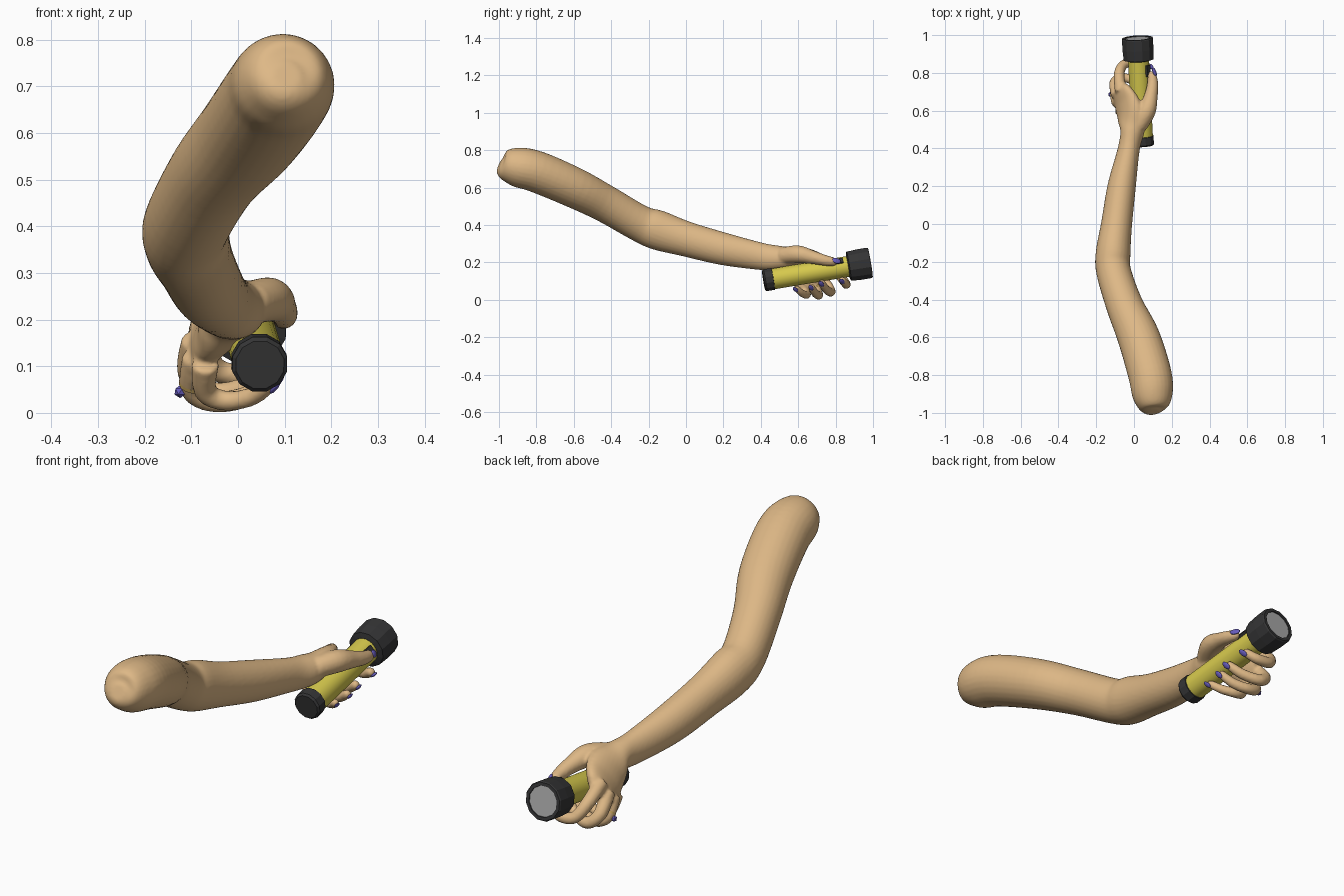
import bpy, bmesh, math
from mathutils import Vector, Matrix

if "Cube" in bpy.data.objects:
    bpy.data.objects.remove(bpy.data.objects["Cube"])


def material(name, rgb):
    m = bpy.data.materials.new(name)
    m.diffuse_color = (*rgb, 1)
    m.use_nodes = True
    m.node_tree.nodes["Principled BSDF"].inputs["Base Color"].default_value = m.diffuse_color
    return m


SKIN = material("tan skin", (0.73, 0.48, 0.24))
YELLOW = material("yellow casing", (0.68, 0.59, 0.075))
BLACK = material("black rubber", (0.035, 0.035, 0.036))
LENS = material("grey lens", (0.42, 0.42, 0.42))
PURPLE = material("purple nail", (0.14, 0.11, 0.52))
GOLD = material("gold band", (0.6, 0.4, 0.12))


def add_object(name, bm, mat, smooth=True):
    bmesh.ops.recalc_face_normals(bm, faces=bm.faces)
    for f in bm.faces:
        f.smooth = smooth
    me = bpy.data.meshes.new(name)
    bm.to_mesh(me)
    bm.free()
    ob = bpy.data.objects.new(name, me)
    bpy.context.collection.objects.link(ob)
    me.materials.append(mat)
    return ob


def spline(keys, steps=5):
    """Catmull-Rom interpolation of tuples."""
    k = [keys[0]] + list(keys) + [keys[-1]]
    out = []
    for i in range(1, len(k) - 2):
        for s in range(steps):
            t = s / steps
            out.append([0.5 * (2 * b + (c - a) * t + (2 * a - 5 * b + 4 * c - d) * t * t
                               + (3 * b - a - 3 * c + d) * t ** 3)
                        for a, b, c, d in zip(*k[i - 1:i + 3])])
    return out + [list(keys[-1])]


def tube(bm, keys, sides=20):
    """Closed loft; key = x, y, z, half width, half height, tilt in degrees."""
    pts = spline(keys)
    rings = []
    for i, (x, y, z, a, b, tilt) in enumerate(pts):
        t = (Vector(pts[min(i + 1, len(pts) - 1)][:3]) - Vector(pts[max(i - 1, 0)][:3])).normalized()
        s = t.cross(Vector((0, 0, 1))).normalized()
        n = s.cross(t)
        c, q = math.cos(math.radians(tilt)), math.sin(math.radians(tilt))
        u, v = s * c + n * q, n * c - s * q
        rings.append([bm.verts.new(Vector((x, y, z)) + u * a * math.cos(w) + v * b * math.sin(w))
                      for w in (2 * math.pi * j / sides for j in range(sides))])
    for r0, r1 in zip(rings, rings[1:]):
        for j in range(sides):
            k = (j + 1) % sides
            bm.faces.new((r0[j], r0[k], r1[k], r1[j]))
    bm.faces.new(rings[0][::-1])
    bm.faces.new(rings[-1])


# Arm from shoulder to knuckles, one loft
ARM = [
    (.105, -.995, .725, .03, .03, 0), (.102, -.975, .718, .075, .075, 0),
    (.098, -.91, .71, .106, .104, 0), (.085, -.80, .685, .115, .111, 0),
    (.025, -.60, .600, .112, .108, 0), (-.05, -.43, .513, .098, .100, 0),
    (-.108, -.25, .410, .092, .098, 0), (-.11, -.15, .372, .092, .106, 0),
    (-.092, 0, .325, .082, .094, 0), (-.065, .20, .272, .075, .087, 0),
    (-.027, .40, .232, .058, .073, 0), (-.008, .50, .222, .066, .066, 25),
    (-.015, .57, .210, .092, .056, 48), (-.04, .64, .185, .100, .045, 55),
    (-.066, .70, .165, .085, .036, 62), (-.075, .735, .155, .05, .022, 65)]

# Digits: x, y, z, radius
DIGITS = {
    "thumb": [(.025, .52, .235, .045), (.068, .60, .243, .048), (.09, .68, .226, .036),
              (.099, .745, .210, .029), (.095, .79, .203, .023)],
    "index": [(-.07, .70, .195, .032), (-.078, .80, .15, .028), (-.045, .85, .092, .025),
              (.025, .855, .082, .023), (.072, .835, .105, .019)],
    "middle": [(-.09, .68, .155, .032), (-.102, .75, .085, .028), (-.055, .775, .042, .025),
               (.02, .75, .055, .023), (.073, .725, .09, .019)],
    "ring": [(-.088, .64, .12, .032), (-.097, .695, .05, .027), (-.045, .71, .024, .024),
             (.02, .69, .036, .022), (.07, .67, .07, .018)],
    "little": [(-.07, .59, .105, .030), (-.07, .635, .045, .024), (-.025, .645, .026, .022),
               (.03, .62, .035, .020), (.066, .59, .06, .017)]}

TAIL, FRONT = Vector((.047, .415, .103)), Vector((.018, .985, .198))
AXIS = (FRONT - TAIL).normalized()
LENGTH = (FRONT - TAIL).length


def from_axis(p):
    """Direction from the torch axis out to p."""
    d = p - TAIL
    return (d - AXIS * d.dot(AXIS)).normalized()


def frame(origin, forward, up):
    f = forward.normalized()
    s = f.cross(up).normalized()
    return Matrix.Translation(origin) @ Matrix((s, f, s.cross(f))).transposed().to_4x4()


hand = bmesh.new()
tube(hand, ARM, 28)
for name, pts in DIGITS.items():
    keys = [(x, y, z, r, r, 0) for x, y, z, r in pts]
    tip, r = Vector(pts[-1][:3]), pts[-1][3]
    fwd = (tip - Vector(pts[-2][:3])).normalized()
    end = tip + fwd * r * .8
    keys.append((*end, r * .5, r * .5, 0))
    tube(hand, keys, 16)
    # Fingernail on the outer side of the tip
    out = from_axis(tip)
    out = (out - fwd * out.dot(fwd)).normalized()
    nail = bmesh.new()
    bmesh.ops.create_uvsphere(nail, u_segments=12, v_segments=8, radius=1,
                              matrix=frame(tip + fwd * r * .55 + out * r * .72, fwd - out * .25, out)
                              @ Matrix.Diagonal((r * .72, r * 1.1, r * .33, 1)))
    add_object(name + "_nail", nail, PURPLE)

arm = add_object("arm_and_hand", hand, SKIN)
mod = arm.modifiers.new("blend", 'REMESH')
mod.mode = 'VOXEL'
mod.voxel_size = 0.007
mod.use_smooth_shade = True
mod = arm.modifiers.new("soften", 'SMOOTH')
mod.factor, mod.iterations = 0.5, 5

# Finger ring: thin band and gem
a, b = Vector(DIGITS["ring"][0][:3]), Vector(DIGITS["ring"][1][:3])
spot = a.lerp(b, .8)
outward = from_axis(spot)
band = bmesh.new()
bmesh.ops.create_cone(band, segments=20, radius1=.031, radius2=.031, depth=.009,
                      matrix=Matrix.Translation(spot) @ (b - a).to_track_quat('Z', 'Y').to_matrix().to_4x4())
add_object("finger_ring_band", band, GOLD)
gem = bmesh.new()
bmesh.ops.create_icosphere(gem, subdivisions=1, radius=.014,
                           matrix=Matrix.Translation(spot + outward * .034))
add_object("finger_ring_gem", gem, PURPLE, False)


def lathe(name, profile, mat, sides=12, smooth=False):
    """Spin (radius, distance along the torch) into a closed solid."""
    m = Matrix.Translation(TAIL) @ AXIS.to_track_quat('Z', 'Y').to_matrix().to_4x4()
    bm = bmesh.new()
    rings = [[bm.verts.new(m @ Vector((r * math.cos(w), r * math.sin(w), d)))
              for w in (2 * math.pi * (j + .5) / sides for j in range(sides))] for r, d in profile]
    for r0, r1 in zip(rings, rings[1:]):
        for j in range(sides):
            k = (j + 1) % sides
            bm.faces.new((r0[j], r0[k], r1[k], r1[j]))
    bm.faces.new(rings[0][::-1])
    bm.faces.new(rings[-1])
    ob = add_object(name, bm, mat, smooth)
    if smooth:
        bpy.context.view_layer.objects.active = ob
        ob.select_set(True)
        bpy.ops.object.shade_smooth_by_angle(angle=math.radians(40))
        ob.select_set(False)


# Torch
lathe("torch_tail_cap", [(.053, 0), (.061, .008), (.061, .05), (.055, .052)], BLACK)
lathe("torch_body", [(.056, .045), (.056, LENGTH - .11)], YELLOW, 24, True)
lathe("torch_head", [(.06, LENGTH - .122), (.081, LENGTH - .116), (.085, LENGTH - .06),
                     (.085, LENGTH - .006), (.081, LENGTH), (.067, LENGTH), (.065, LENGTH - .008)], BLACK)
lathe("torch_lens", [(.066, LENGTH - .012), (.066, LENGTH - .004)], LENS)

# Sliding switch under the thumb
side = from_axis(Vector((.08, .82, .212)))
switch = bmesh.new()
bmesh.ops.create_cube(switch, size=1,
                      matrix=frame(TAIL + AXIS * .405 + side * .057, AXIS, side)
                      @ Matrix.Diagonal((.028, .06, .018, 1)))
add_object("torch_switch", switch, BLACK, False)
